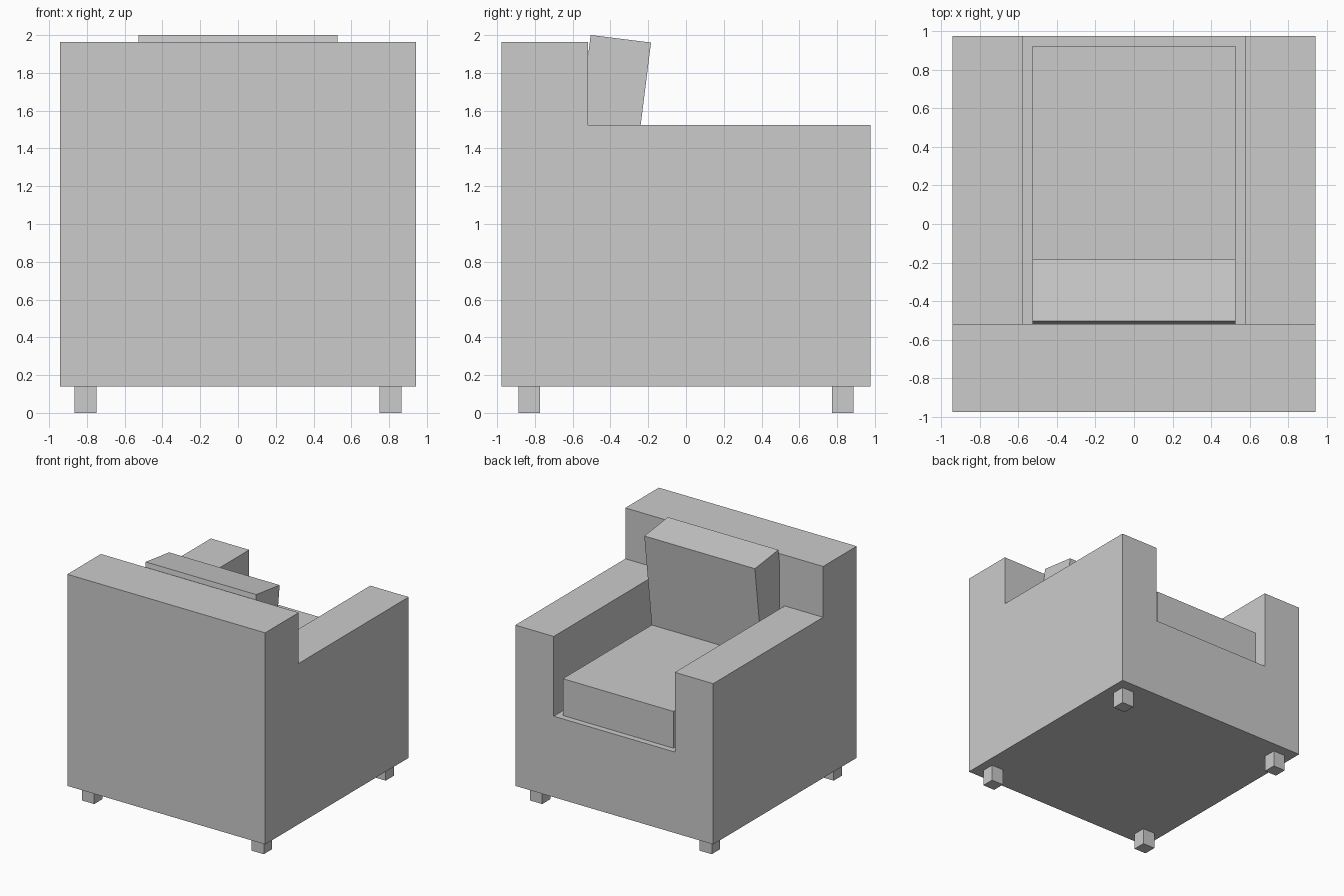
import bpy, bmesh, math
from mathutils import Vector

if "Cube" in bpy.data.objects:
    bpy.data.objects.remove(bpy.data.objects["Cube"])

grey = bpy.data.materials.new("light grey")
grey.diffuse_color = (0.6, 0.6, 0.6, 1)
grey.use_nodes = True
grey.node_tree.nodes["Principled BSDF"].inputs["Base Color"].default_value = grey.diffuse_color


def finish(name, bm):
    bmesh.ops.recalc_face_normals(bm, faces=bm.faces)
    mesh = bpy.data.meshes.new(name)
    bm.to_mesh(mesh)
    bm.free()
    mesh.materials.append(grey)
    obj = bpy.data.objects.new(name, mesh)
    bpy.context.collection.objects.link(obj)
    return obj


def box(name, lo, hi):
    """Box between two corners, with its origin at the centre."""
    lo, hi = Vector(lo), Vector(hi)
    bm = bmesh.new()
    bmesh.ops.create_cube(bm, size=1)
    bmesh.ops.scale(bm, vec=hi - lo, verts=bm.verts)
    obj = finish(name, bm)
    obj.location = (lo + hi) / 2
    return obj


# Frame: L-shaped side profile (y, z) extruded across the width
profile = [(-0.977, 0.14), (0.977, 0.14), (0.977, 1.525),
           (-0.52, 1.525), (-0.52, 1.963), (-0.977, 1.963)]
bm = bmesh.new()
face = bm.faces.new([bm.verts.new((-0.943, y, z)) for y, z in profile])
side = bmesh.ops.extrude_face_region(bm, geom=[face])["geom"]
bmesh.ops.translate(bm, vec=(1.886, 0, 0),
                    verts=[v for v in side if isinstance(v, bmesh.types.BMVert)])
frame = finish("armchair_frame", bm)

# Seat well cut out between the arms
well = box("seat_well_cutter", (-0.577, -0.52, 0.838), (0.577, 1.2, 1.8))
well.hide_render = True
well.hide_viewport = True
well.display_type = 'WIRE'
cut = frame.modifiers.new("seat well", 'BOOLEAN')
cut.operation = 'DIFFERENCE'
cut.solver = 'EXACT'
cut.object = well

# Seat cushion
box("seat_cushion", (-0.527, -0.515, 0.838), (0.527, 0.925, 1.155))

# Tilted back cushion, pressed into the backrest
back = box("back_cushion", (-0.527, -0.161, -0.45), (0.527, 0.161, 0.45))
back.location = (0, -0.401, 1.534)
back.rotation_euler.x = math.radians(-7.15)

# Four square legs
for sx, across in ((-1, "left"), (1, "right")):
    for sy, along in ((-1, "front"), (1, "rear")):
        x, y = sx * 0.808, sy * 0.83
        box(f"{along}_{across}_leg", (x - 0.058, y - 0.056, 0), (x + 0.058, y + 0.056, 0.14))
